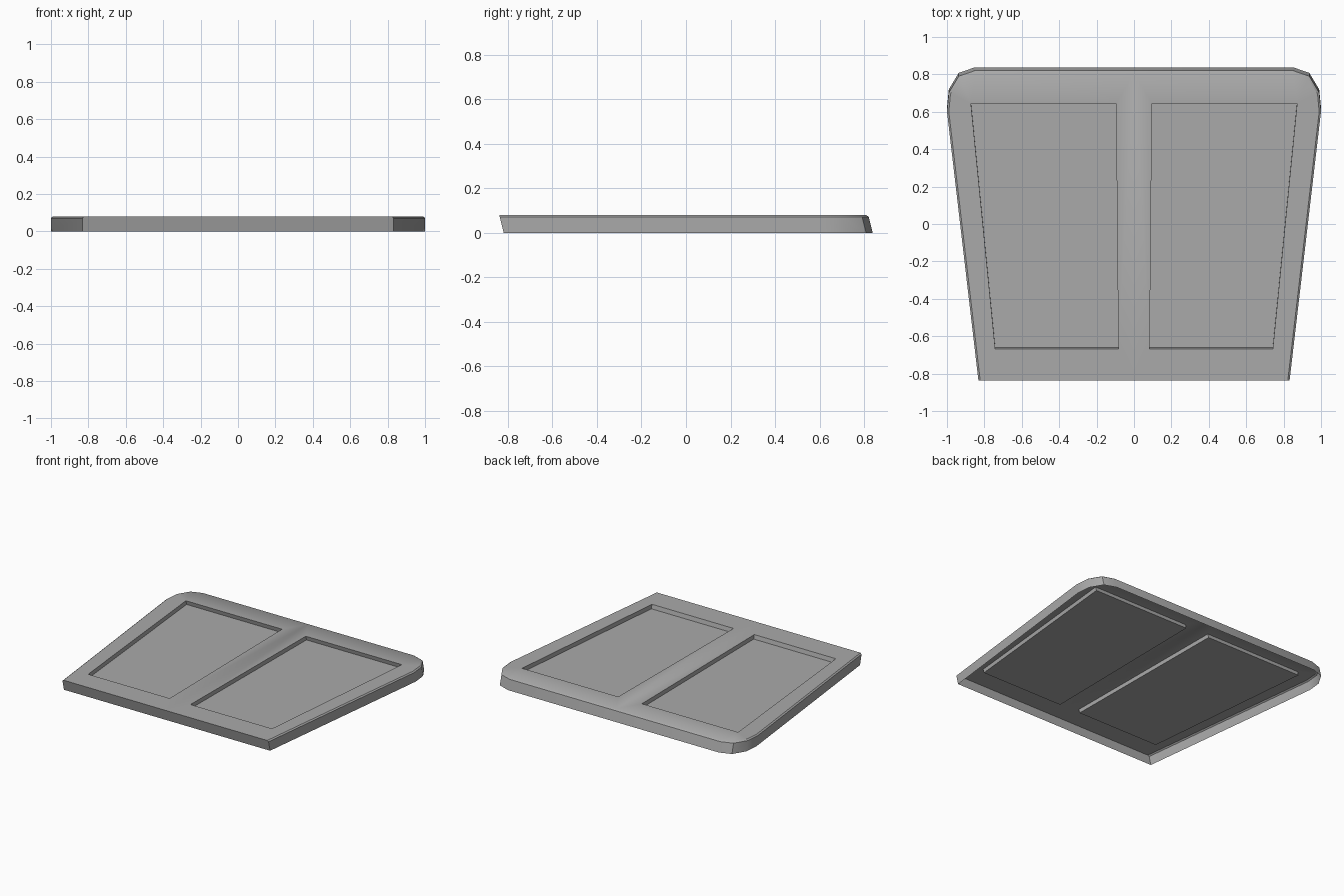
import bpy
import bmesh
import math

cube = bpy.data.objects.get("Cube")
if cube:
    bpy.data.objects.remove(cube, do_unlink=True)

HEIGHT, BEVEL, DEPTH, LEAN = 0.08, 0.008, 0.03, -0.25

grey = bpy.data.materials.new("plain_grey")
grey.use_nodes = True
colour = (0.4, 0.4, 0.4, 1)
grey.diffuse_color = colour
grey.node_tree.nodes["Principled BSDF"].inputs["Base Color"].default_value = colour

# Left half of the outline, from front centre round to back centre
outline = [(0, -0.818), (0.832, -0.818), (1.0, 0.62), (0.99, 0.72),
           (0.937, 0.808), (0.85, 0.838), (0, 0.838)]
rim = [(0, -0.818), (0.822, -0.818), (0.99, 0.62), (0.981, 0.716),
       (0.93, 0.8), (0.848, 0.828), (0, 0.828)]
panel = [(0.084, -0.648), (0.742, -0.648), (0.872, 0.665), (0.096, 0.665)]

bm = bmesh.new()


def ring(points, z):
    """Points at one height, shifted along y so that the walls lean."""
    return [bm.verts.new((x, y + LEAN * z, z)) for x, y in points]


def walls(upper, lower, closed=False):
    for i in range(len(upper) if closed else len(upper) - 1):
        j = (i + 1) % len(upper)
        bm.faces.new((upper[i], lower[i], lower[j], upper[j]))


# Leaning outer skirt, open underneath, with a chamfered top edge
bottom = ring(outline, 0)
shoulder = ring(outline, HEIGHT - BEVEL)
top = ring(rim, HEIGHT)
walls(shoulder, bottom)
walls(top, shoulder)

# Sunken panel
panel_top = ring(panel, HEIGHT)
panel_floor = ring(panel, HEIGHT - DEPTH)
walls(panel_top, panel_floor, closed=True)
bm.faces.new(panel_floor)

# Flat top sheet around the panel
edges = []
for loop in (top, panel_top):
    for a, b in zip(loop, loop[1:] + loop[:1]):
        edges.append(bm.edges.get((a, b)) or bm.edges.new((a, b)))
bmesh.ops.triangle_fill(bm, edges=edges, use_beauty=True, normal=(0, 0, 1))

# Face the top sheet upwards, with the rest consistent
bmesh.ops.recalc_face_normals(bm, faces=bm.faces)
bm.normal_update()
if sum(f.normal.z * f.calc_area() for f in bm.faces) < 0:
    bmesh.ops.reverse_faces(bm, faces=bm.faces)

mesh = bpy.data.meshes.new("panelled_lid")
bm.to_mesh(mesh)
bm.free()
mesh.materials.append(grey)
lid = bpy.data.objects.new("panelled_lid", mesh)
bpy.context.collection.objects.link(lid)

# Smooth rounded back corners, sharp folds
bpy.ops.object.select_all(action="DESELECT")
lid.select_set(True)
bpy.context.view_layer.objects.active = lid
bpy.ops.object.shade_smooth_by_angle(angle=math.radians(35))

# Right half
mirror = lid.modifiers.new("mirror", "MIRROR")
mirror.use_clip = True
